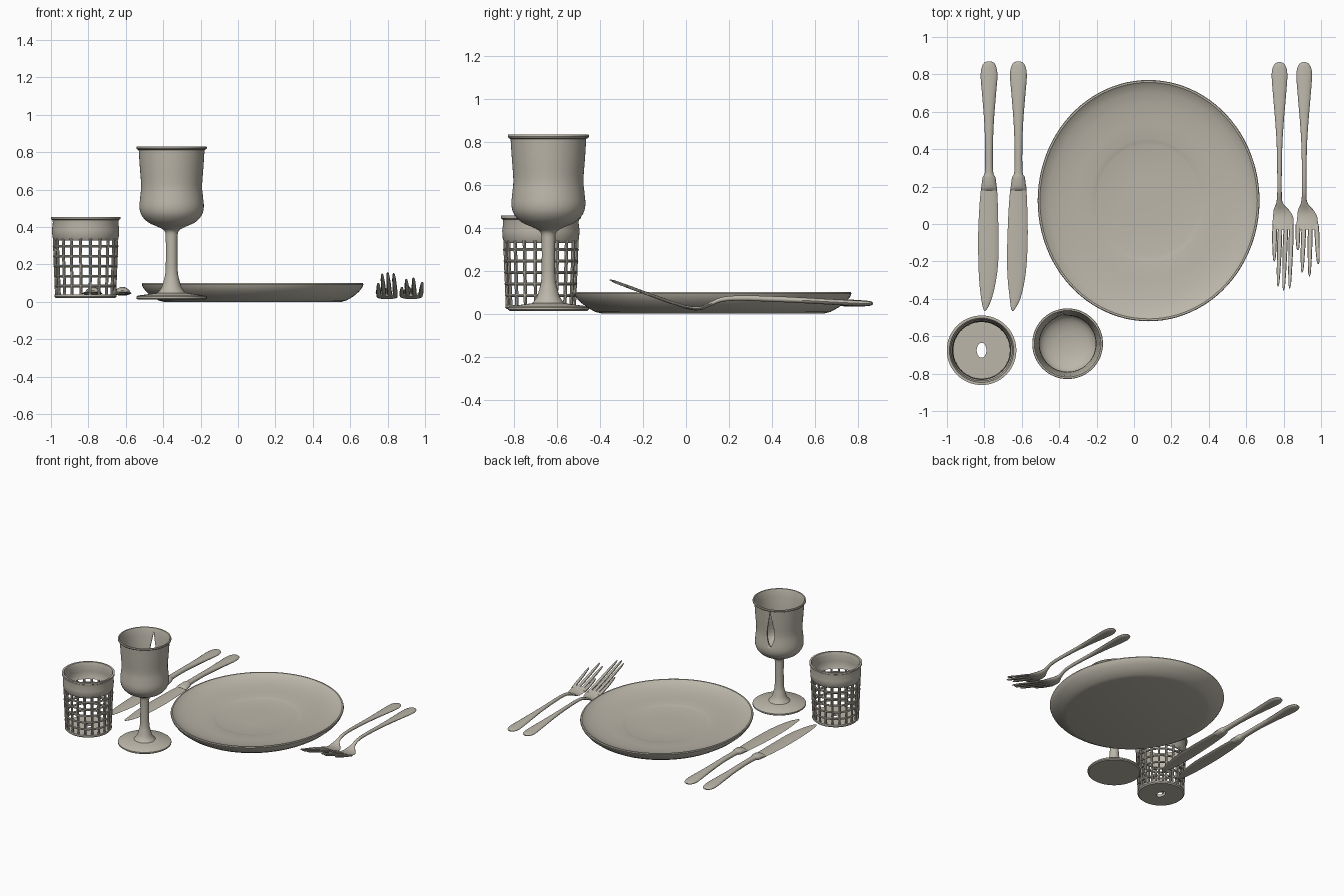
import bpy, bmesh, math
from mathutils import Vector, Matrix

mat = bpy.data.materials.new("warm grey")
mat.diffuse_color = (0.50, 0.47, 0.40, 1)


def finish(name, bm, angle=35):
    bmesh.ops.recalc_face_normals(bm, faces=bm.faces)
    me = bpy.data.meshes.new(name)
    bm.to_mesh(me)
    bm.free()
    ob = bpy.data.objects.new(name, me)
    bpy.context.collection.objects.link(ob)
    me.materials.append(mat)
    bpy.ops.object.select_all(action='DESELECT')
    ob.select_set(True)
    bpy.context.view_layer.objects.active = ob
    bpy.ops.object.shade_smooth_by_angle(angle=math.radians(angle))
    return ob


def smooth(pts, n=4):
    """Catmull-Rom through tuples of any length."""
    out = []
    for i in range(len(pts) - 1):
        p = [pts[max(0, min(len(pts) - 1, i + k))] for k in (-1, 0, 1, 2)]
        for s in range(n):
            t = s / n
            out.append(tuple(
                0.5 * (2 * b + (c - a) * t + (2 * a - 5 * b + 4 * c - d) * t * t
                       + (3 * b - a - 3 * c + d) * t ** 3)
                for a, b, c, d in zip(*p)))
    return out + [pts[-1]]


def skin(bm, rings, caps=True, loop=False):
    vs = [[bm.verts.new(p) for p in r] for r in rings]
    n = len(vs[0])
    pairs = list(zip(vs, vs[1:])) + ([(vs[-1], vs[0])] if loop else [])
    for a, b in pairs:
        for i in range(n):
            bm.faces.new((a[i], a[(i + 1) % n], b[(i + 1) % n], b[i]))
    if caps:
        bm.faces.new(vs[0])
        bm.faces.new(vs[-1])


def lathe(bm, profile, cx, cy, sx=1, sy=1, n=64, loop=False):
    rings = [[(cx + r * sx * math.cos(2 * math.pi * i / n),
               cy + r * sy * math.sin(2 * math.pi * i / n), z) for i in range(n)]
             for r, z in profile]
    skin(bm, rings, not loop, loop)


def loft(bm, secs, n=16):
    """Sections along y: (y, x, z, half width, half thickness)."""
    skin(bm, [[(x + w * math.cos(2 * math.pi * i / n), y,
                z + t * math.sin(2 * math.pi * i / n)) for i in range(n)]
              for y, x, z, w, t in secs])


# Dinner plate, slightly oval
bm = bmesh.new()
plate = [(0.005, 0.0), (0.80, 0.0), (0.85, 0.008), (0.91, 0.03), (0.96, 0.055),
         (0.99, 0.078), (1.0, 0.093), (0.995, 0.1), (0.98, 0.1), (0.96, 0.09),
         (0.90, 0.074), (0.80, 0.06), (0.65, 0.05), (0.52, 0.046), (0.49, 0.042),
         (0.46, 0.038), (0.2, 0.035), (0.005, 0.035)]
lathe(bm, plate, 0.078, 0.125, 0.593, 0.645, 96)
finish("plate", bm)

# Goblet: foot, stem and hollow cup in one turned profile
GX, GY = -0.355, -0.64
bm = bmesh.new()
outer = [(0.075, 0.048), (0.055, 0.075), (0.042, 0.115), (0.033, 0.16), (0.031, 0.25),
         (0.032, 0.34), (0.038, 0.38), (0.075, 0.402), (0.125, 0.425), (0.16, 0.462),
         (0.172, 0.505), (0.168, 0.56), (0.163, 0.62), (0.17, 0.72), (0.176, 0.812)]
inner = [(0.172, 0.815), (0.158, 0.72), (0.150, 0.62), (0.155, 0.56), (0.157, 0.51),
         (0.145, 0.472), (0.11, 0.448), (0.06, 0.434), (0.005, 0.43)]
profile = [(0.005, 0.012), (0.18, 0.012), (0.188, 0.018), (0.188, 0.028), (0.18, 0.034)]
profile += smooth(outer, 3) + [(0.186, 0.817), (0.189, 0.824), (0.187, 0.832), (0.178, 0.832)]
profile += smooth(inner, 2)
lathe(bm, profile, GX, GY)
goblet = finish("goblet", bm)

# Leaf-shaped opening through the back of the cup
bm = bmesh.new()
leaf = smooth([(0, 0.805), (0.012, 0.74), (0.026, 0.66), (0.026, 0.60), (0.012, 0.55), (0, 0.535)], 3)
leaf += [(-x, z) for x, z in leaf[-2:0:-1]]
d = Vector((math.cos(math.radians(103)), math.sin(math.radians(103)), 0))
s = Vector((-d.y, d.x, 0))
skin(bm, [[Vector((GX, GY, z)) + d * q + s * x for x, z in leaf] for q in (0.08, 0.25)])
cutter = finish("leaf_cutter", bm)
cutter.hide_render = True
bpy.context.view_layer.objects.active = goblet
m = goblet.modifiers.new("opening", 'BOOLEAN')
m.operation = 'DIFFERENCE'
m.solver = 'EXACT'
m.object = cutter
bpy.ops.object.modifier_apply(modifier=m.name)
bpy.data.objects.remove(cutter)

# Lattice tumbler: solid collar
BX, BY = -0.815, -0.675
bm = bmesh.new()
collar = [(0.166, 0.328), (0.177, 0.345), (0.180, 0.385), (0.175, 0.425), (0.178, 0.438),
          (0.186, 0.443), (0.186, 0.455), (0.172, 0.455), (0.163, 0.43), (0.166, 0.385),
          (0.163, 0.345), (0.156, 0.33)]
lathe(bm, collar, BX, BY, loop=True)
finish("tumbler_collar", bm)

# Tumbler base with a small oval hole in the middle
bm = bmesh.new()
n = 48
rings = []
for sx, sy, z in ((0.026, 0.04, 0.02), (0.158, 0.158, 0.02), (0.166, 0.166, 0.028),
                  (0.165, 0.165, 0.04), (0.026, 0.04, 0.04)):
    rings.append([(BX + sx * math.cos(2 * math.pi * i / n),
                   BY + sy * math.sin(2 * math.pi * i / n), z) for i in range(n)])
skin(bm, rings, False, True)
finish("tumbler_base", bm)

# Tumbler lattice: hoops and uprights
def wall(z):
    return 0.157 + 0.012 * min(1, (z - 0.03) / 0.28)

bm = bmesh.new()
for k in range(5):
    z = 0.085 + k * 0.053
    tube = [(wall(z) + 0.008 * math.cos(a * math.pi / 4), z + 0.007 * math.sin(a * math.pi / 4))
            for a in range(8)]
    lathe(bm, tube, BX, BY, n=48, loop=True)
for k in range(20):
    a = 2 * math.pi * (k + 0.5) / 20
    rings = []
    for z in (0.03, 0.12, 0.22, 0.34):
        c = Vector((BX + wall(z) * math.cos(a), BY + wall(z) * math.sin(a), z))
        rings.append([c + Vector((math.cos(j * math.pi / 4), math.sin(j * math.pi / 4), 0)) * 0.008
                      for j in range(8)])
    skin(bm, rings)
finish("tumbler_lattice", bm)

# Knives
for idx, (kx, lean) in enumerate(((-0.775, 0.0), (-0.618, 0.004))):
    bm = bmesh.new()
    loft(bm, smooth([
        (0.87, kx, 0.047, 0.008, 0.004), (0.855, kx, 0.047, 0.032, 0.011),
        (0.80, kx, 0.048, 0.045, 0.015), (0.69, kx, 0.052, 0.037, 0.017),
        (0.55, kx, 0.057, 0.026, 0.017), (0.42, kx, 0.061, 0.021, 0.017),
        (0.28, kx, 0.060, 0.022, 0.018), (0.25, kx, 0.058, 0.034, 0.022),
        (0.20, kx, 0.053, 0.041, 0.020), (0.18, kx, 0.050, 0.044, 0.010)]))
    finish(f"knife_handle_{idx + 1}", bm)
    bm = bmesh.new()
    loft(bm, smooth([
        (0.20, kx, 0.050, 0.042, 0.010), (0.10, kx - 0.002, 0.048, 0.049, 0.009),
        (-0.05, kx - 0.004, 0.046, 0.054, 0.009), (-0.20, kx - 0.004 - lean, 0.045, 0.053, 0.008),
        (-0.31, kx - 0.008 - lean, 0.044, 0.044, 0.007),
        (-0.40, kx - 0.014 - lean, 0.043, 0.028, 0.006),
        (-0.45, kx - 0.020 - lean * 2, 0.043, 0.012, 0.005),
        (-0.464, kx - 0.022 - lean * 2, 0.043, 0.003, 0.002)]), 12)
    finish(f"knife_blade_{idx + 1}", bm)

# Forks: handle and shoulder lofted together, then four tines
def tine_z(y):
    return 0.022 + 0.05 * max(0, 0.06 - y) + 0.27 * max(0, 0.02 - y)  \
        + 0.05 * max(0, -0.1 - y)

forks = ((0.778, (0.752, 0.782, 0.812, 0.842), (0.750, 0.770, 0.800, 0.832), (-0.20, -0.335, -0.355, -0.345)),
         (0.910, (0.876, 0.908, 0.943, 0.976), (0.876, 0.899, 0.938, 0.985), (-0.14, -0.26, -0.28, -0.215)))
for idx, (fx, roots, tips, ends) in enumerate(forks):
    mid = (roots[0] + roots[3]) / 2
    bm = bmesh.new()
    loft(bm, smooth([
        (0.866, fx, 0.047, 0.008, 0.004), (0.85, fx, 0.047, 0.030, 0.010),
        (0.80, fx, 0.048, 0.042, 0.013), (0.68, fx, 0.054, 0.034, 0.013),
        (0.55, fx, 0.061, 0.023, 0.013), (0.42, fx, 0.067, 0.015, 0.013),
        (0.26, fx, 0.072, 0.012, 0.012), (0.17, fx, 0.066, 0.012, 0.011),
        (0.115, fx, 0.045, 0.017, 0.010), (0.075, (fx + mid) / 2, 0.028, 0.041, 0.009),
        (0.04, mid, 0.024, 0.053, 0.009), (0.0, mid, 0.031, 0.057, 0.008),
        (-0.03, mid, 0.039, 0.056, 0.007)]))
    finish(f"fork_handle_{idx + 1}", bm)
    bm = bmesh.new()
    for r, t, e in zip(roots, tips, ends):
        secs = []
        for q, w in ((0, 0.011), (0.25, 0.013), (0.5, 0.012), (0.75, 0.010), (0.94, 0.007), (1, 0.002)):
            y = e * q
            secs.append((y, r + (t - r) * q, tine_z(y), w, min(0.008, w)))
        loft(bm, secs, 10)
    finish(f"fork_tines_{idx + 1}", bm)
